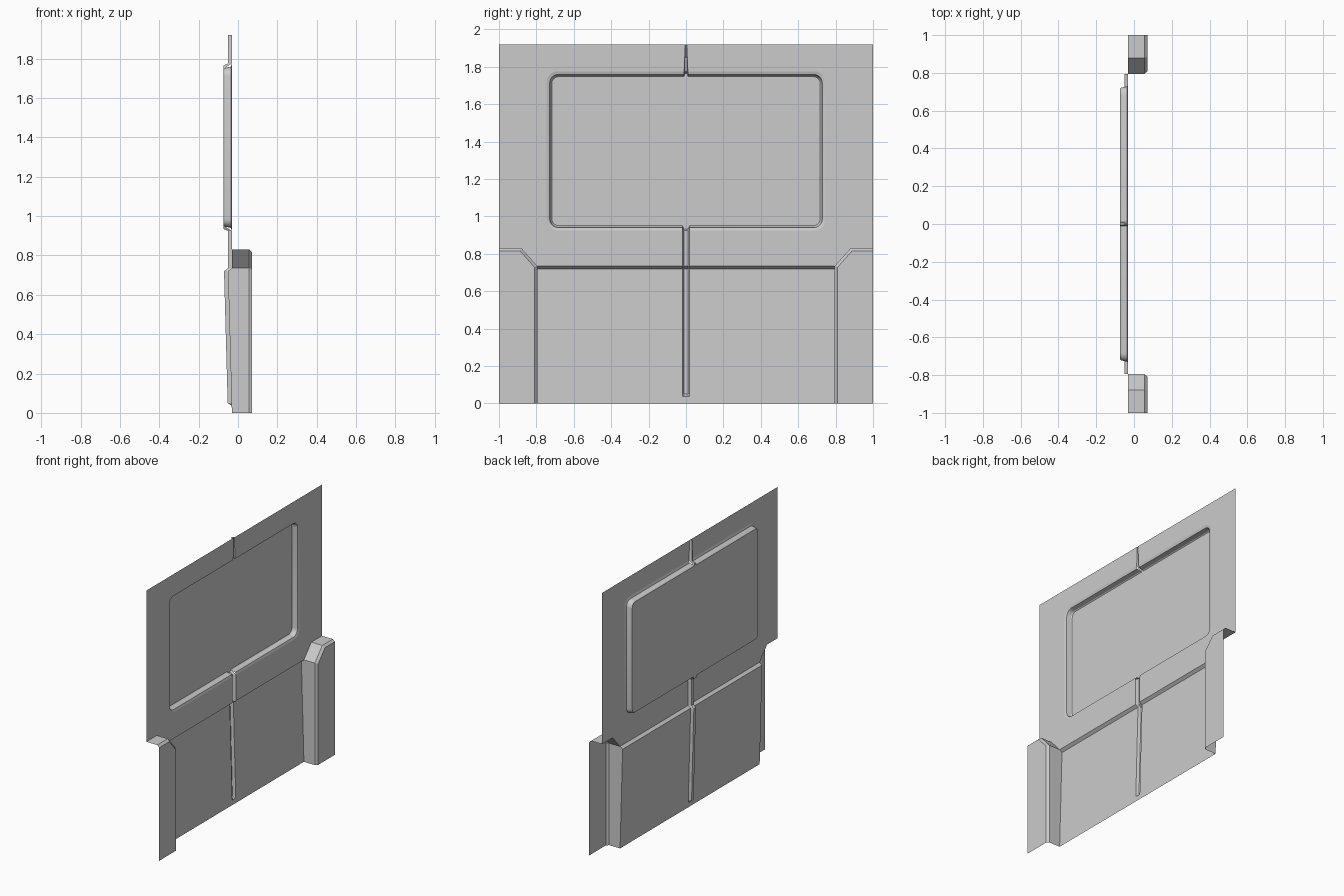
import bpy, bmesh, math

if "Cube" in bpy.data.objects:
    bpy.data.objects.remove(bpy.data.objects["Cube"])

SHEET, GROOVE, FLOOR, WING = -0.031, -0.051, -0.073, 0.072


def lower_x(z):
    # the lower panel leans back towards its top
    return SHEET - 0.02 * z / 0.72


def make_part(name, faces):
    """Build one sheet part from 3D polygons (y >= 0 half) and mirror it over y."""
    bm = bmesh.new()
    for pts in faces:
        bm.faces.new([bm.verts.new(p) for p in pts])
    bmesh.ops.remove_doubles(bm, verts=bm.verts, dist=0.0003)
    bmesh.ops.recalc_face_normals(bm, faces=bm.faces)
    if sum(f.normal.x * f.calc_area() for f in bm.faces) < 0:
        bmesh.ops.reverse_faces(bm, faces=bm.faces)
    mesh = bpy.data.meshes.new(name)
    bm.to_mesh(mesh)
    bm.free()
    ob = bpy.data.objects.new(name, mesh)
    bpy.context.collection.objects.link(ob)
    mod = ob.modifiers.new("mirror", 'MIRROR')
    mod.use_axis = (False, True, False)
    mod.merge_threshold = 0.0005
    bpy.ops.object.select_all(action='DESELECT')
    ob.select_set(True)
    bpy.context.view_layer.objects.active = ob
    bpy.ops.object.shade_smooth_by_angle(angle=math.radians(25))
    return ob


def loft(rows):
    return [[a[i], a[i + 1], b[i + 1], b[i]]
            for a, b in zip(rows, rows[1:]) for i in range(len(a) - 1)]


def window_loop(x, w, z0, z1, r, y_low=0.02, y_top=0.01, n=5):
    """Half of a rounded rectangle, bottom centre round to top centre."""
    pts = [(x, y_low, z0)]
    for cz, start in ((z0 + r, -90), (z1 - r, 0)):
        for i in range(n + 1):
            a = math.radians(start + 90 * i / n)
            pts.append((x, w - r + r * math.cos(a), cz + r * math.sin(a)))
    return pts + [(x, y_top, z1)]


# Recessed window: soft outer lip, steep wall, flat floor
loops = [window_loop(SHEET, 0.745, 0.924, 1.776, 0.06),
         window_loop(SHEET - 0.005, 0.729, 0.940, 1.759, 0.046),
         window_loop(FLOOR + 0.006, 0.722, 0.946, 1.752, 0.04),
         window_loop(FLOOR, 0.717, 0.951, 1.747, 0.035)]
make_part("window_recess_wall", loft(loops))
floor = loops[-1] + [(FLOOR, 0.006, 1.765), (FLOOR, 0, 1.765),
                     (FLOOR, 0, 0.934), (FLOOR, 0.012, 0.934)]
make_part("window_recess_floor", [floor])

# Flat upper sheet around the window, with cut-outs for the corner wings
upper = [(SHEET, y, z) for y, z in
         [(0.004, 1.92), (1, 1.92), (1, 0.83), (0.88, 0.83), (0.795, 0.735), (0.02, 0.735)]]
make_part("upper_sheet", [upper + loops[0]])

# Sloped lower panel and the step that joins it to the upper sheet
lower = [(lower_x(z), y, z) for y, z in
         [(0, 0), (0.795, 0), (0.795, 0.72), (0.02, 0.72), (0.02, 0.036), (0, 0.036)]]
make_part("lower_panel", [lower])
make_part("panel_step", loft([[(SHEET, 0.02, 0.735), (SHEET, 0.795, 0.735)],
                              [(lower_x(0.72), 0.02, 0.72), (lower_x(0.72), 0.795, 0.72)]]))


def groove_row(floor_x, floor_z, edge_x, edge_z, floor_y=0.012, edge_y=0.02):
    return [(floor_x, 0, floor_z), (floor_x, floor_y, floor_z), (edge_x, edge_y, edge_z)]


# Pressed centre grooves
low_x = lower_x(0.72)
make_part("lower_centre_groove", loft([
    groove_row(lower_x(0.036), 0.036, lower_x(0.036), 0.036),
    groove_row(lower_x(0.05) - 0.02, 0.05, lower_x(0.05), 0.05),
    groove_row(low_x - 0.02, 0.72, low_x, 0.72),
    groove_row(GROOVE, 0.735, SHEET, 0.735),
    groove_row(GROOVE, 0.925, SHEET, 0.924),
    groove_row(FLOOR, 0.934, FLOOR, 0.951)]))
make_part("top_centre_groove", loft([
    groove_row(GROOVE, 1.92, SHEET, 1.92, 0.002, 0.004),
    groove_row(GROOVE, 1.775, SHEET, 1.776, 0.006, 0.01),
    groove_row(FLOOR, 1.765, FLOOR, 1.747, 0.006, 0.01)]))

# Corner wings: side wall and roof, bevelled rim, flat outer face
path = [(0.795, 0), (0.795, 0.72), (0.795, 0.735), (0.88, 0.83), (1, 0.83)]
inset = [(0.81, 0), (0.81, 0.715), (0.81, 0.728), (0.887, 0.815), (1, 0.815)]
root = [(lower_x(z) if z < 0.73 else SHEET, y, z) for y, z in path]
rim = [(WING - 0.016, y, z) for y, z in path]
face = [(WING, y, z) for y, z in inset]
make_part("corner_wings", loft([root, rim, face]) + [face + [(WING, 1, 0)]])
